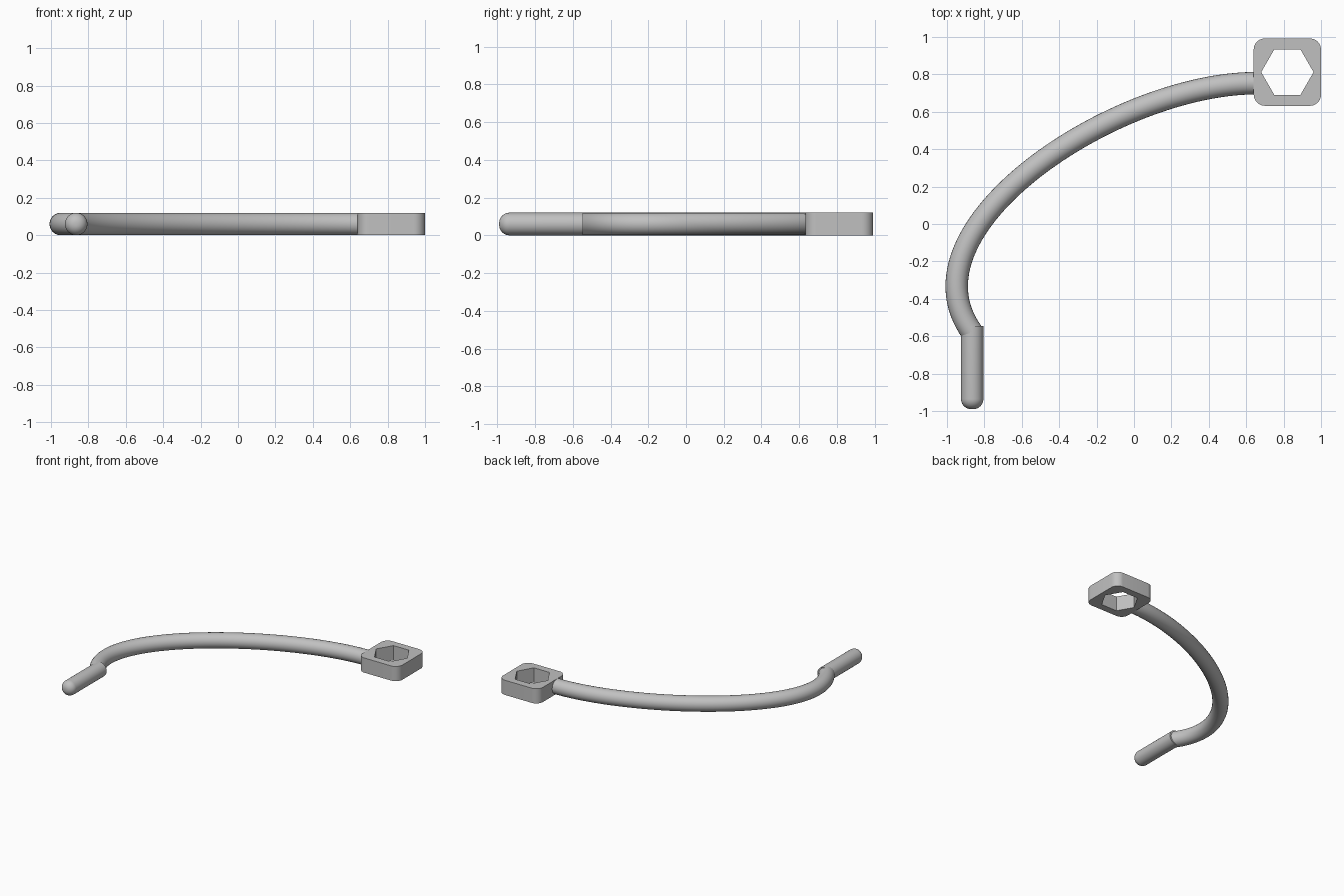
import bpy, bmesh, math
from mathutils import Vector, Matrix

if "Cube" in bpy.data.objects:
    bpy.data.objects.remove(bpy.data.objects["Cube"])

R = 0.06           # rod radius, also half the block height
C = (0.82, 0.812)  # centre of the block

grey = bpy.data.materials.new("plain grey")
grey.diffuse_color = (0.53, 0.53, 0.53, 1)
grey.use_nodes = True
grey.node_tree.nodes["Principled BSDF"].inputs["Base Color"].default_value = grey.diffuse_color


def finish(obj):
    """Turn the object into a mesh, colour it and smooth its rounded faces."""
    bpy.ops.object.select_all(action='DESELECT')
    obj.select_set(True)
    bpy.context.view_layer.objects.active = obj
    if obj.type == 'CURVE':
        bpy.ops.object.convert(target='MESH')
    obj = bpy.context.view_layer.objects.active
    obj.data.materials.clear()
    obj.data.materials.append(grey)
    bpy.ops.object.shade_smooth_by_angle(angle=math.radians(35))


def new_curve(name, dims):
    data = bpy.data.curves.new(name, 'CURVE')
    data.dimensions = dims
    obj = bpy.data.objects.new(name, data)
    bpy.context.collection.objects.link(obj)
    return obj


def add_outline(data, pts):
    spline = data.splines.new('POLY')
    spline.points.add(len(pts) - 1)
    for p, (x, y) in zip(spline.points, pts):
        p.co = (x, y, 0, 1)
    spline.use_cyclic_u = True


# Block: rounded square with a hexagonal hole
block = new_curve("hex_block", '2D')
block.data.fill_mode = 'BOTH'
block.data.extrude = R
half, corner, steps = 0.18, 0.06, 10
square = []
for q in range(4):
    mid = math.radians(45 + 90 * q)
    cx = math.copysign(half - corner, math.cos(mid))
    cy = math.copysign(half - corner, math.sin(mid))
    for i in range(steps + 1):
        a = math.radians(90 * q + 90 * i / steps)
        square.append((cx + corner * math.cos(a), cy + corner * math.sin(a)))
add_outline(block.data, square)
add_outline(block.data, [(0.14 * math.cos(k * math.pi / 3),
                          0.14 * math.sin(k * math.pi / 3)) for k in range(6)])
block.location = (C[0], C[1], R)
finish(block)

# Curved arm: round rod along one Bezier arc
arm = new_curve("curved_arm", '3D')
arm.data.bevel_depth = R
arm.data.bevel_resolution = 10
arm.data.use_fill_caps = True
arm.data.resolution_u = 64
spline = arm.data.splines.new('BEZIER')
spline.bezier_points.add(1)
ends = [((0.655, 0.753), (1.0, 0.753), (-0.1, 0.753)),
        ((-0.865, -0.58), (-1.27, -0.02), (-0.7, -0.80))]
for p, (co, left, right) in zip(spline.bezier_points, ends):
    p.handle_left_type = p.handle_right_type = 'FREE'
    p.co = (*co, R)
    p.handle_left = (*left, R)
    p.handle_right = (*right, R)
finish(arm)

# Handle: straight rod turned from a profile, with a rounded front tip
top, tip, fillet = -0.545, -0.99, 0.055
profile = [(0, top), (R, top)]
for i in range(11):
    a = math.pi / 2 * i / 10
    profile.append((R - fillet + fillet * math.cos(a),
                    tip + fillet - fillet * math.sin(a)))
profile.append((0, tip))
bm = bmesh.new()
verts = [bm.verts.new((r, y, 0)) for r, y in profile]
edges = [bm.edges.new(pair) for pair in zip(verts, verts[1:])]
bmesh.ops.spin(bm, geom=verts + edges, cent=(0, 0, 0), axis=(0, 1, 0),
               angle=math.tau, steps=44, use_merge=False)
bmesh.ops.remove_doubles(bm, verts=bm.verts, dist=1e-5)
bmesh.ops.recalc_face_normals(bm, faces=bm.faces)
mesh = bpy.data.meshes.new("straight_handle")
bm.to_mesh(mesh)
bm.free()
handle = bpy.data.objects.new("straight_handle", mesh)
handle.location = (-0.865, 0, R)
bpy.context.collection.objects.link(handle)
finish(handle)
